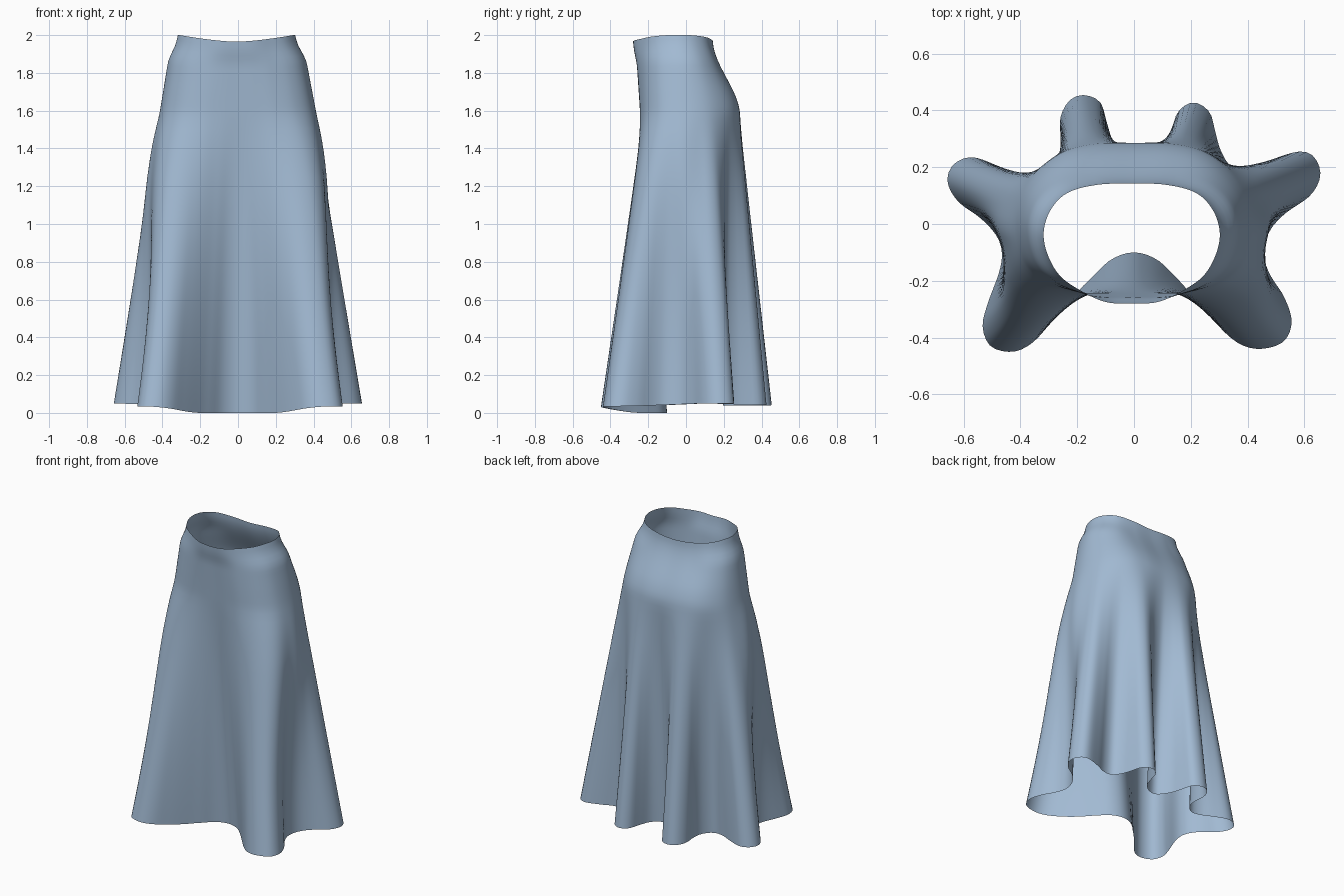
import bpy
from mathutils import Vector

if "Cube" in bpy.data.objects:
    bpy.data.objects.remove(bpy.data.objects["Cube"])

N, UPPER, LOWER = 100, 16, 24   # columns per half, rows above / below the hip
HIP_Z = 1.57

# Half outlines, running from front centre to back centre
WAIST = [(0, -.28), (.09, -.275), (.17, -.24), (.25, -.185), (.295, -.11), (.31, -.03),
         (.285, .05), (.225, .11), (.12, .138), (0, .142)]
HIP = [(0, -.24), (.1, -.242), (.2, -.238), (.31, -.205), (.39, -.13), (.418, -.01),
       (.395, .11), (.33, .2), (.24, .26), (.13, .285), (0, .287)]
HEM_RIGHT = [(0, -.10), (.08, -.125), (.15, -.19), (.195, -.24), (.28, -.34), (.36, -.415),
             (.44, -.44), (.525, -.415), (.555, -.345), (.53, -.26), (.48, -.18), (.457, -.11),
             (.475, -.03), (.53, .035), (.62, .1), (.656, .17), (.635, .235), (.58, .255),
             (.48, .225), (.41, .195), (.345, .2), (.305, .26), (.285, .33), (.265, .395),
             (.21, .428), (.155, .395), (.13, .32), (.1, .245), (.05, .205), (0, .195)]
HEM_LEFT = [(0, -.10), (.08, -.125), (.15, -.19), (.195, -.235), (.29, -.345), (.36, -.42),
            (.43, -.45), (.505, -.43), (.533, -.36), (.515, -.28), (.475, -.17), (.465, -.1),
            (.485, -.04), (.54, .02), (.62, .08), (.657, .15), (.635, .21), (.57, .235),
            (.48, .205), (.39, .165), (.32, .165), (.27, .22), (.258, .29), (.26, .37),
            (.23, .432), (.18, .454), (.12, .43), (.095, .355), (.065, .265), (0, .195)]


def smooth(a, b, t):
    t = min(max((t - a) / (b - a), 0), 1)
    return t * t * (3 - 2 * t)


def resample(half):
    """Smooth curve through a half outline, as N + 1 evenly spaced points."""
    p = [Vector(q) for q in half]
    p = [Vector((-p[1].x, p[1].y))] + p + [Vector((-p[-2].x, p[-2].y))]
    dense = []
    for a, b, c, d in zip(p, p[1:], p[2:], p[3:]):
        for k in range(20):
            t = k / 20
            dense.append(.5 * (2 * b + (c - a) * t + (2 * a - 5 * b + 4 * c - d) * t * t
                               + (3 * b - a - 3 * c + d) * t ** 3))
    dense.append(p[-2])
    run = [0]
    for a, b in zip(dense, dense[1:]):
        run.append(run[-1] + (b - a).length)
    out, j = [], 0
    for i in range(N + 1):
        s = run[-1] * i / N
        while j < len(run) - 2 and run[j + 1] < s:
            j += 1
        out.append(dense[j].lerp(dense[j + 1], (s - run[j]) / (run[j + 1] - run[j])))
    return out


def ring(right, left):
    """Close two half outlines into one loop."""
    r, l = resample(right), resample(left)
    return r + [Vector((-q.x, q.y)) for q in l[-2:0:-1]]


waist = [q - Vector((.008, 0)) for q in ring(WAIST, WAIST)]
hip = ring(HIP, HIP)
hem = ring(HEM_RIGHT, HEM_LEFT)
cols = len(hem)
rows = UPPER + LOWER + 1

# Each column falls from the waist, over the hip, to the hem
verts = []
for i in range(cols):
    f = min(i, cols - i) / N
    w, h, e = waist[i], hip[i], hem[i]
    top = 1.965 + .035 * min(abs(w.x + .008) / .3, 1) ** 1.5
    bottom = .035 * smooth(.1, .27, f) + .015 * smooth(.3, .55, f) - .01 * smooth(.65, .9, f)
    back = smooth(.5, .85, f)
    side = smooth(.15, .35, f) * (1 - smooth(.45, .57, f))
    for j in range(rows):
        if j <= UPPER:
            t = j / UPPER
            side_t = t + .3 * smooth(.08, .36, t) * (1 - t)
            blend = side_t * (1 - back) + smooth(-.02, 1, t) * back
            p, z = w.lerp(h, blend), top + (HIP_Z - top) * t
        else:
            t = (j - UPPER) / LOWER
            p, z = h.lerp(e, t), HIP_Z + (bottom - HIP_Z) * t
            # sides stay full before the side folds form
            p.x += (1 if p.x > 0 else -1) * .38 * side * t * (1 - t) ** 3
        verts.append((p.x, p.y, z))

faces = []
for i in range(cols):
    n = (i + 1) % cols
    for j in range(rows - 1):
        faces.append((i * rows + j, i * rows + j + 1, n * rows + j + 1, n * rows + j))

# Skirt cloth
mesh = bpy.data.meshes.new("skirt")
mesh.from_pydata(verts, [], faces)
mesh.shade_smooth()
skirt = bpy.data.objects.new("skirt", mesh)
bpy.context.collection.objects.link(skirt)
cloth = bpy.data.materials.new("blue_cloth")
cloth.diffuse_color = (.36, .49, .65, 1)
cloth.use_nodes = True
cloth.node_tree.nodes["Principled BSDF"].inputs["Base Color"].default_value = cloth.diffuse_color
mesh.materials.append(cloth)

# Ease the crease where the folds start at the hip
soften = skirt.modifiers.new("soften", 'SMOOTH')
group = skirt.vertex_groups.new(name="hip_band")
group.add([i * rows + j for i in range(cols) for j in range(UPPER - 4, UPPER + 5)], 1, 'REPLACE')
soften.vertex_group = "hip_band"
soften.factor, soften.iterations = .5, 6
